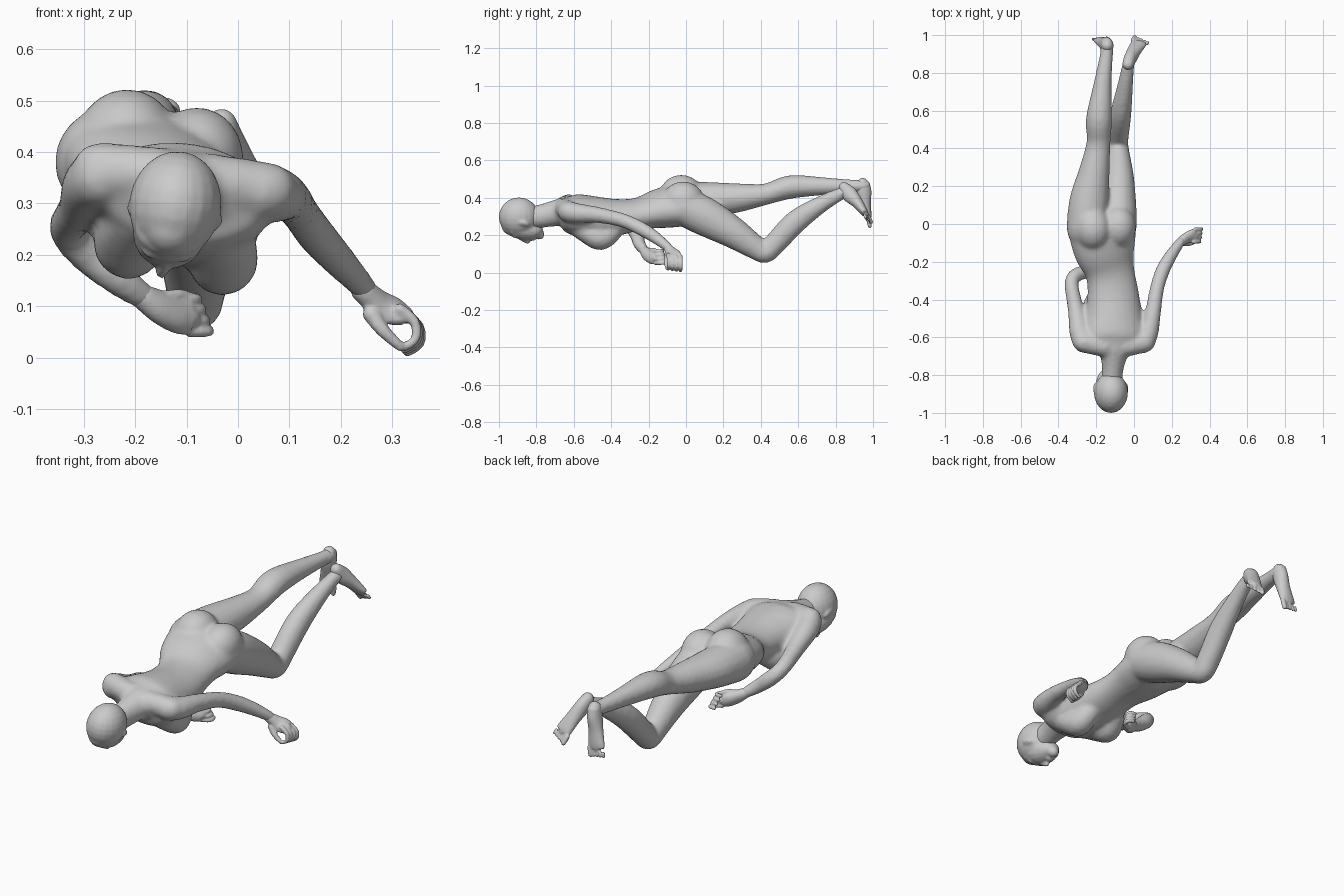
import bpy, bmesh, math
from mathutils import Vector, Matrix


def tube(bm, pts, sides=16, steps=4):
    """Loft ellipses through (x, y, z, a[, b[, roll]]) along a smooth curve."""
    rows = []
    for p in pts:
        p = list(p)
        if len(p) == 4:
            p.append(p[3])
        if len(p) == 5:
            p.append(0)
        rows.append(p)
    path = []
    n = len(rows)
    for i in range(n - 1):
        q = [rows[max(i - 1, 0)], rows[i], rows[i + 1], rows[min(i + 2, n - 1)]]
        for k in range(steps):
            t = k / steps
            path.append([0.5 * (2 * b + (c - a) * t + (2 * a - 5 * b + 4 * c - d) * t * t
                                + (3 * b - a - 3 * c + d) * t ** 3) for a, b, c, d in zip(*q)])
    path.append(rows[-1])
    rings = []
    for i, p in enumerate(path):
        t = (Vector(path[min(i + 1, len(path) - 1)][:3]) - Vector(path[max(i - 1, 0)][:3])).normalized()
        r = math.radians(p[5])
        s = Vector((math.cos(r), 0, -math.sin(r)))
        s = (s - t * s.dot(t)).normalized()
        u = t.cross(s)
        rings.append([bm.verts.new(Vector(p[:3]) + s * (p[3] * math.cos(g)) + u * (p[4] * math.sin(g)))
                      for g in (2 * math.pi * k / sides for k in range(sides))])
    for a, b in zip(rings, rings[1:]):
        for k in range(sides):
            j = (k + 1) % sides
            bm.faces.new((a[k], a[j], b[j], b[k]))
    bm.faces.new(rings[0][::-1])
    bm.faces.new(rings[-1])
    # rounded ends
    for p in (path[0], path[-1]):
        r = min(p[3], p[4]) * 0.97
        ball(bm, p[:3], (r, r, r))


def ball(bm, loc, size, roll=0, tilt=0):
    m = (Matrix.Translation(loc) @ Matrix.Rotation(math.radians(roll), 4, 'Y')
         @ Matrix.Rotation(math.radians(tilt), 4, 'X') @ Matrix.Diagonal((*size, 1)))
    bmesh.ops.create_uvsphere(bm, u_segments=20, v_segments=12, radius=1, matrix=m)


def skin(name, bm, voxel, smooth):
    """Fuse overlapping volumes into one soft surface."""
    bmesh.ops.recalc_face_normals(bm, faces=bm.faces)
    me = bpy.data.meshes.new(name)
    bm.to_mesh(me)
    bm.free()
    ob = bpy.data.objects.new(name, me)
    bpy.context.collection.objects.link(ob)
    rm = ob.modifiers.new("fuse", 'REMESH')
    rm.mode = 'VOXEL'
    rm.voxel_size = voxel
    rm.use_smooth_shade = True
    sm = ob.modifiers.new("soften", 'SMOOTH')
    sm.factor = 0.5
    sm.iterations = smooth
    return ob


# torso
bm = bmesh.new()
tube(bm, [(-.105, -.70, .325, .06, .05, 6), (-.105, -.655, .325, .15, .078, 7), (-.105, -.60, .312, .175, .108, 8),
          (-.106, -.48, .293, .152, .113, 8), (-.112, -.36, .297, .136, .096, 9), (-.128, -.25, .315, .132, .085, 11),
          (-.155, -.14, .342, .165, .103, 13), (-.167, -.03, .36, .18, .11, 14), (-.165, .05, .345, .15, .085, 14)], 24)
# breasts sloping from the collar, then buttocks
tube(bm, [(-.045, -.60, .255, .06, .05), (-.032, -.52, .21, .07, .06), (-.03, -.455, .185, .066), (-.045, -.39, .225, .055)])
tube(bm, [(-.19, -.60, .275, .06, .05), (-.208, -.52, .24, .07, .06), (-.213, -.455, .217, .066), (-.195, -.39, .245, .055)])
ball(bm, (-.218, -.025, .418), (.1, .115, .105), 14)
ball(bm, (-.085, -.015, .38), (.096, .115, .108), 14)
# shoulder yoke and neck
tube(bm, [(-.27, -.625, .365, .055), (-.105, -.655, .35, .055), (.06, -.625, .325, .055)])
tube(bm, [(-.12, -.85, .29, .058), (-.112, -.76, .305, .058, .064), (-.105, -.66, .325, .085, .075)])
# straight leg
tube(bm, [(-.25, -.03, .38, .108), (-.238, .12, .39, .105, .095), (-.21, .28, .40, .082, .078),
          (-.188, .43, .42, .064, .057), (-.185, .56, .458, .069, .063), (-.165, .75, .462, .047),
          (-.145, .9, .462, .035), (-.142, .955, .465, .035)])
# bent leg
tube(bm, [(-.085, -.02, .355, .1), (-.082, .1, .30, .095, .104), (-.078, .25, .215, .078, .085), (-.082, .37, .135, .06, .065),
          (-.085, .425, .108, .055, .057), (-.083, .475, .155, .057, .06), (-.069, .59, .275, .056, .062),
          (-.047, .73, .37, .042, .045), (-.03, .845, .43, .032)])
# arms
tube(bm, [(-.265, -.625, .352, .06), (-.287, -.57, .335, .056), (-.308, -.45, .29, .043), (-.331, -.31, .25, .037),
          (-.295, -.265, .205, .038), (-.235, -.25, .155, .034), (-.18, -.22, .115, .026)])
tube(bm, [(.045, -.63, .325, .058), (.075, -.58, .317, .054), (.1, -.47, .308, .043), (.122, -.34, .28, .038),
          (.155, -.24, .235, .038), (.20, -.16, .185, .033), (.25, -.09, .13, .025)])
skin("body", bm, 0.011, 7)

# head: skull, jaw, nose, lips, brow and ears
bm = bmesh.new()
ball(bm, (-.122, -.893, .297), (.09, .108, .105), 8)
tube(bm, [(-.13, -.93, .257, .072, .06, 8), (-.135, -.86, .238, .07, .066, 8),
          (-.137, -.805, .22, .055, .048, 8), (-.139, -.785, .205, .034, .029, 8)])
tube(bm, [(-.141, -.895, .188, .008), (-.146, -.865, .172, .011), (-.15, -.845, .165, .012)], 10)
ball(bm, (-.145, -.818, .178), (.022, .011, .009))
ball(bm, (-.139, -.915, .2), (.05, .014, .014), 8)
for s in (-1, 1):
    ball(bm, (-.124 + s * .083, -.866, .272 - s * .012), (.007, .03, .017), 8 + s * 30, -15)
skin("head", bm, 0.007, 3)


# feet: heel, arch and ball, then five toes spread across the ball
def foot(name, pts, side, along, toe_root):
    bm = bmesh.new()
    tube(bm, pts)
    root, side, along = Vector(toe_root), Vector(side), Vector(along).normalized()
    for i in range(5):
        r = .0125 if i == 0 else .0085
        a = root + side * (i / 2 - 1) * .038
        b = a + along * (.036 - .005 * i)
        tube(bm, [(*a, r), (*(a + b) / 2, r), (*b, r * .9)], 8, 2)
    skin(name, bm, 0.005, 2)


foot("straight_leg_foot", [(-.142, .945, .475, .032, .038), (-.147, .95, .43, .034, .042), (-.158, .958, .37, .037, .031),
                           (-.17, .97, .31, .043, .022), (-.176, .975, .285, .042, .015)],
     (-1, 0, -.15), (-.2, .12, -1), (-.176, .978, .278))
foot("bent_leg_foot", [(-.032, .845, .455, .03, .032), (-.02, .875, .418, .034, .042), (.0, .915, .375, .037, .031),
                       (.022, .95, .328, .042, .022), (.03, .96, .312, .041, .016)],
     (1, -.25, .1), (.3, .45, -.85), (.032, .964, .304))


# hands: palm, thumb and four curled fingers
def hand(name, palm, thumb, finger, spread):
    bm = bmesh.new()
    tube(bm, palm)
    tube(bm, thumb, 8, 3)
    for i in range(4):
        o = Vector(spread) * (i - 1.5)
        tube(bm, [(*(Vector(p) + o), .0115 - .001 * k) for k, p in enumerate(finger)], 8, 3)
    skin(name, bm, 0.005, 2)


hand("right_hand",
     [(.242, -.098, .132, .024), (.275, -.075, .104, .024, .033), (.305, -.065, .09, .022, .04), (.325, -.062, .083, .018, .039)],
     [(.26, -.098, .085, .018), (.283, -.105, .052, .014), (.315, -.1, .022, .01)],
     [(.32, -.062, .09), (.348, -.06, .065), (.35, -.06, .032), (.325, -.062, .014)], (.003, .022, -.003))
hand("left_hand",
     [(-.185, -.225, .118, .025), (-.155, -.205, .1, .028, .036), (-.12, -.18, .083, .028, .038), (-.095, -.165, .078, .022, .034)],
     [(-.15, -.205, .115, .014), (-.115, -.18, .122, .012), (-.09, -.155, .118, .009)],
     [(-.105, -.17, .082), (-.072, -.15, .082), (-.07, -.122, .085), (-.1, -.115, .088)], (-.008, -.006, .021))
